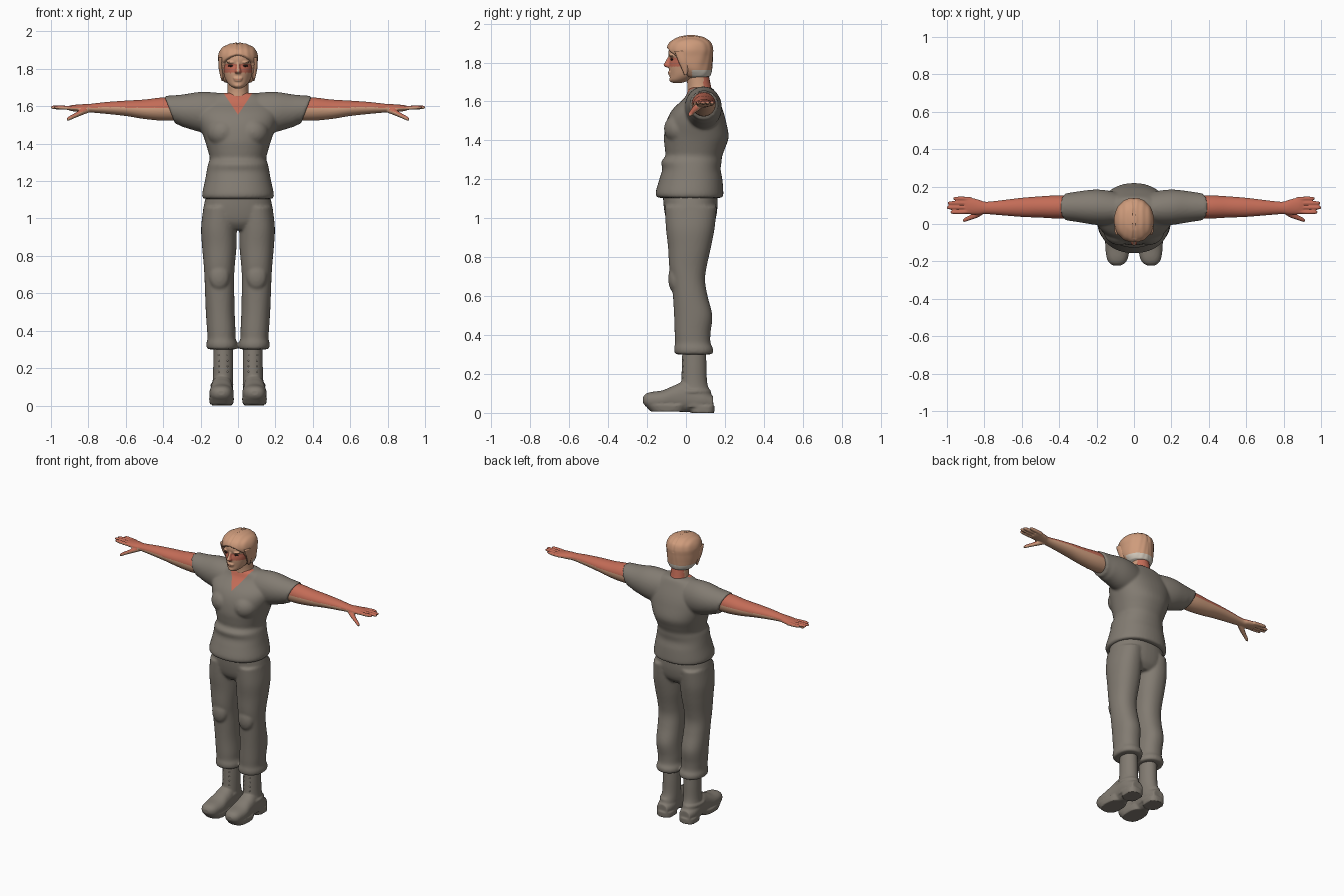
import bpy, bmesh, math
from mathutils import Matrix


def material(name, rgb):
    m = bpy.data.materials.new(name)
    m.diffuse_color = (*rgb, 1)
    return m


CLOTH = material("grey cloth", (0.225, 0.20, 0.168))
TAN = material("tan skin", (0.62, 0.34, 0.21))
RED = material("sunburnt skin", (0.55, 0.15, 0.095))
HAIR = material("blond hair", (0.62, 0.33, 0.20))
PALE = material("pale nape", (0.62, 0.56, 0.48))
DARK = material("dark eye", (0.035, 0.02, 0.016))


def loft(bm, axis, rings, sx=1, p=2.0, seg=48, steps=6):
    """Closed tube; each ring is (position, centre a, centre b, radius a, radius b)."""
    path = []
    for i in range(len(rings) - 1):
        q = [rings[max(i - 1, 0)], rings[i], rings[i + 1], rings[min(i + 2, len(rings) - 1)]]
        for k in range(steps):
            t = k / steps
            path.append([0.5 * (2 * b + (c - a) * t + (2 * a - 5 * b + 4 * c - d) * t * t
                                + (3 * b - a - 3 * c + d) * t ** 3) for a, b, c, d in zip(*q)])
    path.append(rings[-1])
    loops, verts = [], []
    for t, ca, cb, ra, rb in path:
        loop = []
        for j in range(seg):
            w = 2 * math.pi * j / seg
            c, s = math.cos(w), math.sin(w)
            a = ca + ra * math.copysign(abs(c) ** (2 / p), c)
            b = cb + rb * math.copysign(abs(s) ** (2 / p), s)
            x, y, z = {'x': (t, a, b), 'y': (a, t, b), 'z': (a, b, t)}[axis]
            loop.append(bm.verts.new((x * sx, y, z)))
        loops.append(loop)
        verts += loop
    for l0, l1 in zip(loops, loops[1:]):
        for j in range(seg):
            k = (j + 1) % seg
            bm.faces.new((l0[j], l0[k], l1[k], l1[j]))
    bm.faces.new(loops[0])
    bm.faces.new(loops[-1])
    return verts


def ball(bm, centre, radii):
    bmesh.ops.create_uvsphere(bm, u_segments=24, v_segments=14, radius=1,
                              matrix=Matrix.Translation(centre) @ Matrix.Diagonal((*radii, 1)))


def make(name, bm, mats, rule=None, voxel=0, smooth=0, mirror=False, cuts=()):
    """Fuse the pieces, bake the modifiers, then colour faces by the rule."""
    bmesh.ops.recalc_face_normals(bm, faces=bm.faces)
    me = bpy.data.meshes.new(name)
    bm.to_mesh(me)
    bm.free()
    ob = bpy.data.objects.new(name, me)
    bpy.context.collection.objects.link(ob)
    if voxel:
        m = ob.modifiers.new("fuse", 'REMESH')
        m.mode, m.voxel_size = 'VOXEL', voxel
    if smooth:
        m = ob.modifiers.new("soften", 'SMOOTH')
        m.factor, m.iterations = 0.5, smooth
    if mirror:
        ob.modifiers.new("mirror", 'MIRROR')
    dg = bpy.context.evaluated_depsgraph_get()
    baked = bpy.data.meshes.new_from_object(ob.evaluated_get(dg))
    ob.modifiers.clear()
    ob.data = baked
    if cuts:
        b = bmesh.new()
        b.from_mesh(baked)
        for co, no in cuts:
            bmesh.ops.bisect_plane(b, geom=b.verts[:] + b.edges[:] + b.faces[:], plane_co=co, plane_no=no)
        b.to_mesh(baked)
        b.free()
    baked.materials.clear()
    for m in mats:
        baked.materials.append(m)
    for f in baked.polygons:
        f.use_smooth = True
        f.material_index = rule(f.center, f.normal) if rule else 0
    return ob


# Shirt: torso, chest and flared sleeves fused; V neck cut in at the front
bm = bmesh.new()
loft(bm, 'z', [(1.105, 0, .022, .187, .168), (1.13, 0, .018, .192, .174), (1.20, 0, .025, .177, .162),
               (1.25, 0, .028, .168, .15), (1.29, 0, .028, .16, .155), (1.32, 0, .04, .151, .146),
               (1.36, 0, .046, .16, .155), (1.42, 0, .053, .178, .166), (1.50, 0, .053, .205, .152),
               (1.56, 0, .06, .21, .128), (1.62, 0, .078, .18, .085), (1.66, 0, .078, .12, .066),
               (1.672, 0, .076, .08, .05)], p=2.2)
for s in (-1, 1):
    ball(bm, (s * .08, -.03, 1.46), (.085, .083, .08))
    sleeve = loft(bm, 'x', [(.05, .08, 1.55, .08, .115), (.14, .086, 1.563, .093, .112),
                            (.21, .09, 1.57, .094, .106), (.28, .092, 1.575, .085, .09),
                            (.33, .092, 1.578, .077, .08), (.365, .092, 1.58, .073, .075)], sx=s)
    for v in sleeve:
        if abs(v.co.x) > .3:
            v.co.x += s * (v.co.z - 1.58) * .4 * min(1, (abs(v.co.x) - .3) / .05)
make("shirt", bm, [CLOTH, RED],
     lambda c, n: int(c.z - 1.555 > 1.5 * abs(c.x) and c.y < .07),
     voxel=.008, smooth=5, cuts=[((0, 0, 1.555), (1.5, 0, -1)), ((0, 0, 1.555), (-1.5, 0, -1))])

# Trousers: hips, legs, gathered cuffs and knee pads
bm = bmesh.new()
loft(bm, 'z', [(1.14, 0, .02, .165, .14), (1.05, 0, .024, .185, .137), (.98, 0, .025, .17, .122),
               (.94, 0, .025, .10, .09)], p=2.3)
for s in (-1, 1):
    loft(bm, 'z', [(1.06, .095, .025, .09, .133), (.95, .102, .022, .095, .125), (.85, .10, .018, .092, .11),
                   (.75, .10, .01, .083, .096), (.68, .10, .012, .079, .086), (.60, .098, .022, .078, .089),
                   (.50, .095, .037, .077, .098), (.41, .09, .034, .076, .092), (.36, .088, .035, .075, .091),
                   (.33, .086, .039, .083, .1), (.305, .085, .04, .08, .096), (.30, .085, .04, .06, .075)],
         sx=s, p=2.2)
    ball(bm, (s * .10, -.057, .69), (.054, .034, .073))
make("trousers", bm, [CLOTH], voxel=.008, smooth=4)

# Boots: shaft, foot, sole and heel
bm = bmesh.new()
loft(bm, 'z', [(.36, .08, .042, .05, .06), (.25, .079, .042, .053, .063), (.15, .08, .042, .054, .068),
               (.09, .085, .045, .057, .088), (.03, .086, .05, .056, .09)])
loft(bm, 'y', [(.14, .086, .05, .04, .035), (.08, .086, .065, .057, .053), (0, .086, .082, .058, .078),
               (-.06, .087, .075, .06, .066), (-.12, .088, .066, .065, .05), (-.18, .089, .064, .057, .043),
               (-.208, .09, .066, .042, .031), (-.222, .09, .067, .02, .013)], p=2.3)
loft(bm, 'z', [(0, .086, .085, .055, .06), (.035, .086, .085, .057, .062)], p=2.8)
loft(bm, 'z', [(.006, .088, -.095, .062, .085), (.04, .088, -.1, .067, .112)], p=2.5)
loft(bm, 'z', [(.105, .086, .03, .062, .1), (.118, .086, .03, .06, .095)])
make("boots", bm, [CLOTH], voxel=.006, smooth=2, mirror=True)

# Boot eyelets
bm = bmesh.new()
for z in (.15, .18, .21, .24, .27):
    for x in (.056, .102):
        ball(bm, (x, -.016, z), (.004, .004, .004))
make("boot_eyelets", bm, [PALE], mirror=True)

# Arms with hands: palm, four fingers and a lowered thumb; upper side sunburnt
bm = bmesh.new()
loft(bm, 'x', [(.28, .09, 1.585, .058, .06), (.40, .091, 1.585, .062, .062), (.50, .091, 1.584, .057, .052),
               (.60, .089, 1.589, .051, .041), (.70, .087, 1.591, .041, .032), (.79, .086, 1.59, .033, .023),
               (.83, .09, 1.59, .04, .021), (.88, .097, 1.59, .045, .017), (.905, .1, 1.59, .042, .012)])
for y, tip in ((.063, .98), (.088, 1.0), (.112, .995), (.136, .965)):
    loft(bm, 'x', [(.87, .1 + (y - .1) * .9, 1.59, .011, .012), (.92, y, 1.592, .011, .011),
                   (tip - .02, y, 1.594, .010, .010), (tip - .005, y, 1.594, .008, .007),
                   (tip + .002, y, 1.594, .003, .003)], seg=20)
loft(bm, 'x', [(.79, .078, 1.583, .015, .014), (.835, .055, 1.568, .02, .016), (.875, .035, 1.549, .014, .013),
               (.905, .022, 1.534, .011, .011), (.917, .017, 1.528, .004, .004)], seg=20)
make("arms", bm, [TAN, RED], lambda c, n: int(n.z > .12), voxel=.0045, smooth=2, mirror=True)

# Neck
bm = bmesh.new()
loft(bm, 'z', [(1.57, 0, .075, .06, .05), (1.64, 0, .073, .062, .063), (1.68, 0, .068, .056, .06),
               (1.73, 0, .06, .055, .058), (1.79, 0, .05, .055, .058)])
make("neck", bm, [TAN, RED], lambda c, n: int(c.z < 1.655 or (c.y > .09 and c.z < 1.74)))

# Head: skull and jaw, nose, lips, brow and ears; a sunburnt band across the cheeks
bm = bmesh.new()
loft(bm, 'z', [(1.696, 0, -.045, .02, .026), (1.71, 0, -.03, .042, .053), (1.735, 0, -.006, .062, .077),
               (1.77, 0, .014, .076, .101), (1.80, 0, .018, .083, .104), (1.82, 0, .02, .085, .103),
               (1.85, 0, .021, .088, .111), (1.89, 0, .022, .08, .1), (1.925, 0, .025, .045, .055)])
loft(bm, 'z', [(1.835, 0, -.082, .008, .008), (1.805, 0, -.091, .011, .015), (1.787, 0, -.097, .017, .019),
               (1.775, 0, -.09, .013, .012)], seg=24)
ball(bm, (0, -.082, 1.75), (.026, .011, .006))
ball(bm, (0, -.081, 1.739), (.022, .011, .006))
ball(bm, (0, -.072, 1.712), (.022, .014, .013))
for s in (-1, 1):
    ball(bm, (s * .036, -.072, 1.835), (.026, .016, .007))
    ball(bm, (s * .087, .03, 1.80), (.012, .02, .032))
make("head", bm, [TAN, RED],
     lambda c, n: int(1.778 < c.z < 1.826 and c.y < -.02 and abs(c.x) > .006 and c.z > 1.77 + .3 * (abs(c.x) - .05)),
     voxel=.0045, smooth=2)

# Eyes and mouth line
bm = bmesh.new()
ball(bm, (.037, -.073, 1.816), (.017, .006, .005))
make("eyes", bm, [DARK], mirror=True)
bm = bmesh.new()
ball(bm, (0, -.088, 1.7445), (.02, .005, .0016))
make("mouth_line", bm, [RED])

# Hair: parted cap, tucked under the skin below the hairline
bm = bmesh.new()
cap = loft(bm, 'z', [(1.715, 0, .06, .062, .058), (1.75, 0, .043, .089, .088), (1.79, 0, .028, .1, .108),
                     (1.83, 0, .022, .105, .117), (1.87, 0, .02, .107, .12), (1.905, 0, .022, .093, .105),
                     (1.93, 0, .025, .056, .066), (1.94, 0, .025, .015, .02)], seg=96, steps=9)
for v in cap:
    x, y, z = v.co
    u = abs(x)
    line = 1.875 - .05 * (u / .085) ** 2 if y < -.05 else 1.825 - .1 * min(1, (y + .05) / .06)
    k = 1 + .008 * math.cos(u * 190 + z * 25)
    if u < .006 and z > 1.85:
        k = .965
    if z < line:
        k = .72
    v.co = (x * k, .02 + (y - .02) * k, 1.83 + (z - 1.83) * (k if z > 1.85 else 1))
make("hair", bm, [HAIR, PALE], lambda c, n: int(c.z < 1.765 and c.y > .03), smooth=1)

# Loose side locks in front of the ears
bm = bmesh.new()
loft(bm, 'z', [(1.86, .092, -.03, .012, .03), (1.81, .093, -.015, .011, .026), (1.77, .088, -.005, .009, .018),
               (1.735, .083, -.002, .004, .006)], seg=20)
make("side_locks", bm, [HAIR], mirror=True)
